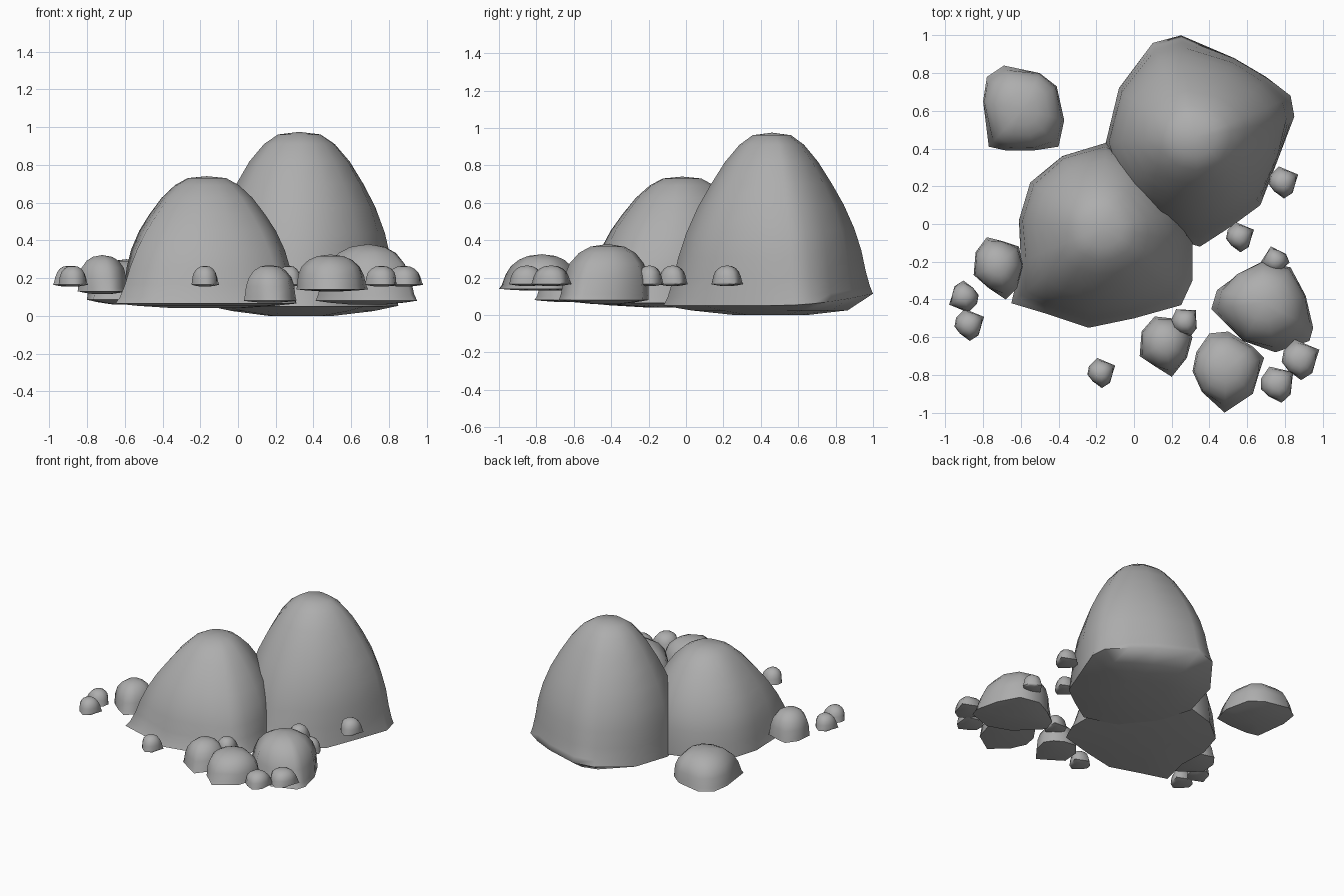
import bpy
import bmesh
import math
from mathutils import Vector

default_cube = bpy.data.objects.get("Cube")
if default_cube:
    bpy.data.objects.remove(default_cube, do_unlink=True)

stone = bpy.data.materials.new("grey stone")
stone.use_nodes = True
grey = (.42, .42, .42, 1)
stone.diffuse_color = grey
stone.node_tree.nodes["Principled BSDF"].inputs["Base Color"].default_value = grey

# Height fraction and spread of each ring, from the rim to the crown
TALL = [(0, 1), (.05, .98), (.15, .95), (.28, .92), (.42, .86), (.57, .76),
        (.7, .64), (.83, .5), (.93, .35), (.985, .21)]
ROUND = [(0, 1), (.1, .97), (.4, .92), (.65, .81), (.84, .61), (.95, .37)]


def add_rock(name, outline, peak, bottom, rim, top, profile, lift=0, widen=0):
    """Loft a base outline into a dome that gets rounder towards its peak.

    lift raises the rim at the back, widen stretches the crown sideways."""
    peak = Vector(peak)
    spokes = [Vector(point) - peak for point in outline]
    mean = sum(spoke.length for spoke in spokes) / len(spokes)
    bm = bmesh.new()

    def ring(spread, height, t, rise):
        verts = []
        for spoke in spokes:
            round_spoke = spoke.normalized() * mean
            reach = spoke.lerp(round_spoke, .85 * t ** .6) * spread
            reach.x *= 1 + widen * t
            reach.y *= 1 - widen * t
            spot = peak + reach
            raised = height + rise * max(reach.y, 0) ** 2
            verts.append(bm.verts.new((spot.x, spot.y, raised)))
        return verts

    # Slightly bulging underside, then the dome
    rings = [ring(.35, bottom, 0, 0), ring(.75, (bottom + rim) / 2, 0, 0)]
    for t, spread in profile:
        rings.append(ring(spread, rim + (top - rim) * t, t, lift * (1 - t)))
    count = len(spokes)
    for low, high in zip(rings, rings[1:]):
        for i in range(count):
            j = (i + 1) % count
            bm.faces.new((low[i], low[j], high[j], high[i]))
    bm.faces.new(rings[0])
    crown = bm.verts.new((*peak, top))
    for i in range(count):
        bm.faces.new((rings[-1][i], rings[-1][(i + 1) % count], crown))
    bmesh.ops.recalc_face_normals(bm, faces=bm.faces)

    mesh = bpy.data.meshes.new(name)
    bm.to_mesh(mesh)
    bm.free()
    mesh.materials.append(stone)
    rock = bpy.data.objects.new(name, mesh)
    bpy.context.collection.objects.link(rock)
    bpy.ops.object.select_all(action="DESELECT")
    rock.select_set(True)
    bpy.context.view_layer.objects.active = rock
    bpy.ops.object.shade_smooth_by_angle(angle=math.radians(75))


# Two large boulders
back = [(.25, 1), (.1, .96), (-.08, .72), (-.15, .43), (-.07, .15), (.1, -.05),
        (.35, -.12), (.52, -.01), (.67, .1), (.77, .36), (.85, .57), (.83, .68),
        (.7, .78), (.53, .88)]
add_rock("back_boulder", back, (.325, .46), 0, .05, .975, TALL, .22, .06)

front = [(-.15, .43), (-.38, .36), (-.55, .22), (-.61, .02), (-.6, -.2),
         (-.65, -.42), (-.45, -.48), (-.24, -.55), (0, -.5), (.25, -.43),
         (.31, -.3), (.31, -.1), (.25, .06), (.05, .3)]
add_rock("front_boulder", front, (-.165, -.02), .04, .065, .74, TALL)

# Medium rocks around them
corner = [(-.69, .84), (-.78, .78), (-.8, .65), (-.77, .41), (-.68, .39),
          (-.53, .39), (-.4, .41), (-.37, .55), (-.41, .73), (-.5, .8)]
add_rock("back_right_rock", corner, (-.59, .61), .06, .085, .3, ROUND)

wide = [(.68, -.2), (.55, -.27), (.44, -.35), (.41, -.45), (.58, -.62),
        (.75, -.68), (.93, -.62), (.95, -.55), (.91, -.38), (.83, -.23)]
add_rock("left_wide_rock", wide, (.69, -.42), .06, .08, .38, ROUND)

tip = [(.4, -.58), (.33, -.68), (.31, -.78), (.36, -.89), (.48, -1), (.63, -.9),
       (.66, -.8), (.69, -.71), (.63, -.65), (.5, -.57)]
add_rock("front_left_rock", tip, (.49, -.77), .13, .14, .325, ROUND)

middle = [(.11, -.49), (.04, -.57), (.03, -.7), (.12, -.76), (.2, -.81),
          (.28, -.71), (.31, -.6), (.27, -.54), (.2, -.5)]
add_rock("front_middle_rock", middle, (.165, -.63), .07, .08, .27, ROUND)

side = [(-.78, -.07), (-.84, -.15), (-.85, -.27), (-.77, -.34), (-.68, -.4),
        (-.62, -.34), (-.59, -.22), (-.61, -.12), (-.7, -.09)]
add_rock("right_side_rock", side, (-.72, -.22), .115, .13, .322, ROUND)

# Pebbles share one lumpy outline, turned and sized for each place
LUMP = [(-.25, 1), (-.8, .45), (-.9, -.1), (-.55, -.55), (.05, -1), (.6, -.65),
        (.75, -.1), (.95, .5), (.45, .7)]
pebbles = [(-.9, -.385, .085, 180), (-.875, -.535, .085, 0), (-.175, -.79, .08, 0),
           (.27, -.52, .08, 20), (.56, -.07, .08, 0), (.79, .22, .085, 0),
           (.75, -.195, .075, 80), (.76, -.85, .1, 10), (.88, -.72, .108, 0)]
for number, (x, y, size, turn) in enumerate(pebbles, 1):
    c, s = math.cos(math.radians(turn)), math.sin(math.radians(turn))
    outline = [(x + size * (u * c - v * s), y + size * (u * s + v * c)) for u, v in LUMP]
    add_rock(f"pebble_{number}", outline, (x, y), .155, .165, .265, ROUND)
